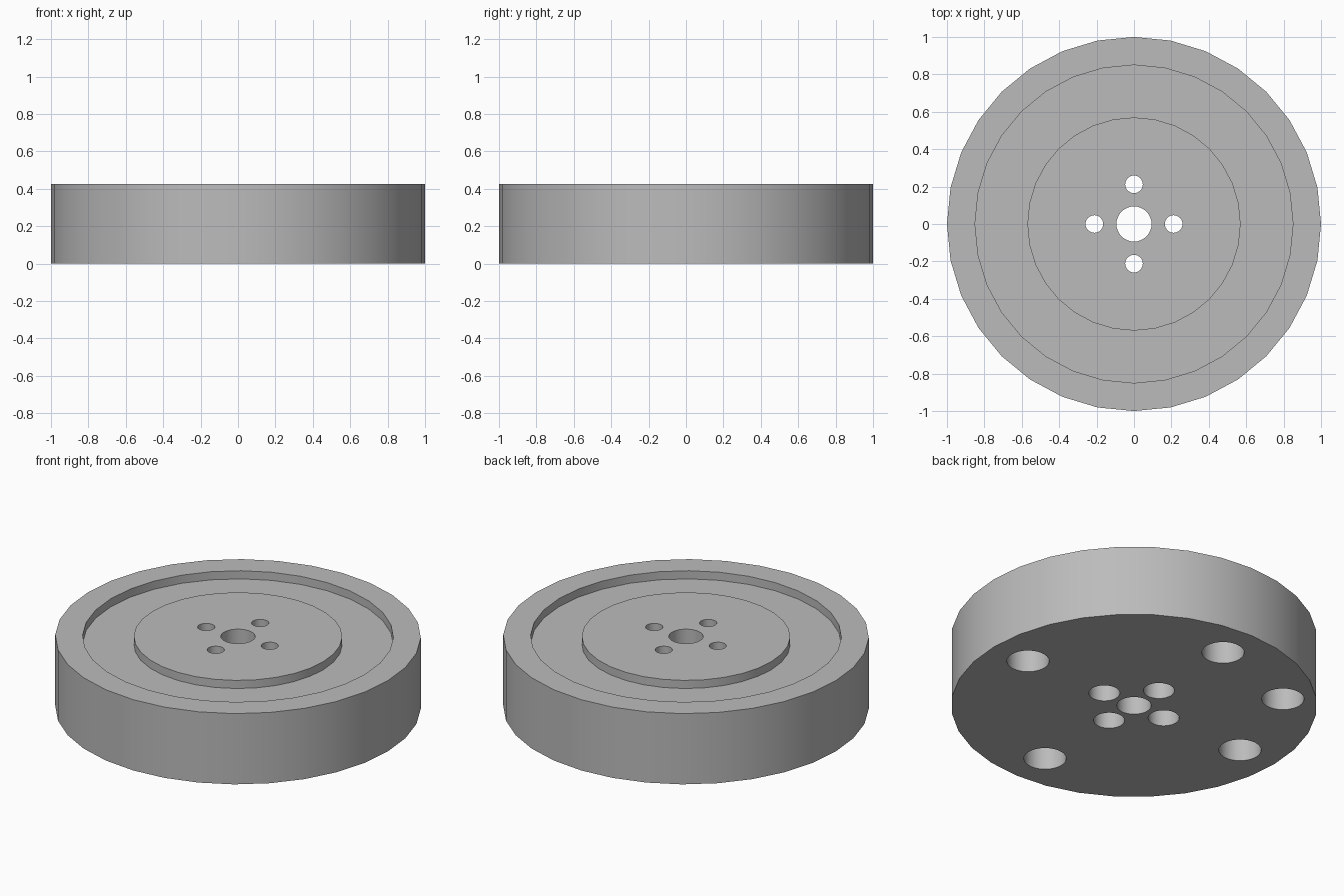
import bpy, bmesh
from math import cos, sin, pi

cube = bpy.data.objects.get("Cube")
if cube:
    bpy.data.objects.remove(cube, do_unlink=True)

HEIGHT = 0.427
GROOVE_FLOOR = 0.378
BORE_DEPTH = 0.25
OVER = 0.05          # how far cutters run past the surfaces

grey = bpy.data.materials.new("plain grey")
grey.use_nodes = True
colour = (0.5, 0.5, 0.5, 1)
grey.diffuse_color = colour
grey.node_tree.nodes["Principled BSDF"].inputs["Base Color"].default_value = colour


def turn(bm, profile, sides, x=0, y=0):
    """Add a closed turned solid from (radius, z) points, bottom to top."""
    rings = []
    for r, z in profile:
        angles = [2 * pi * i / sides for i in range(sides)]
        rings.append([bm.verts.new((x + r * cos(a), y + r * sin(a), z)) for a in angles])
    for low, high in zip(rings, rings[1:]):
        for i in range(sides):
            j = (i + 1) % sides
            bm.faces.new((low[i], low[j], high[j], high[i]))
    bm.faces.new(rings[0][::-1])
    bm.faces.new(rings[-1])


def make_object(name, bm):
    bmesh.ops.recalc_face_normals(bm, faces=bm.faces)
    mesh = bpy.data.meshes.new(name)
    bm.to_mesh(mesh)
    bm.free()
    mesh.materials.append(grey)
    obj = bpy.data.objects.new(name, mesh)
    bpy.context.collection.objects.link(obj)
    return obj


# Disc with a raised rim, ring groove and central boss
bm = bmesh.new()
turn(bm, [(1, 0), (1, HEIGHT), (0.85, HEIGHT), (0.85, GROOVE_FLOOR),
          (0.57, GROOVE_FLOOR), (0.57, HEIGHT)], 32)
disc = make_object("wheel_disc", bm)

# Central bore, four stepped bolt holes and five blind holes underneath
bm = bmesh.new()
turn(bm, [(0.094, -OVER), (0.094, HEIGHT + OVER)], 32)
for dx, dy in ((1, 0), (0, 1), (-1, 0), (0, -1)):
    turn(bm, [(0.085, -OVER), (0.085, BORE_DEPTH),
              (0.047, BORE_DEPTH), (0.047, HEIGHT + OVER)], 32, 0.212 * dx, 0.212 * dy)
    turn(bm, [(0.116, -OVER), (0.116, BORE_DEPTH)], 32, 0.757 * dx, 0.757 * dy)
turn(bm, [(0.116, -OVER), (0.116, BORE_DEPTH)], 32, -0.578, 0.578)
cutter = make_object("hole_cutter", bm)
cutter.hide_render = True

# Cut the holes, then discard the cutter
cut = disc.modifiers.new("holes", 'BOOLEAN')
cut.operation = 'DIFFERENCE'
cut.solver = 'EXACT'
cut.object = cutter
bpy.ops.object.select_all(action='DESELECT')
disc.select_set(True)
bpy.context.view_layer.objects.active = disc
bpy.ops.object.modifier_apply(modifier=cut.name)
bpy.data.objects.remove(cutter, do_unlink=True)
bpy.ops.object.shade_smooth_by_angle(angle=pi / 6)
